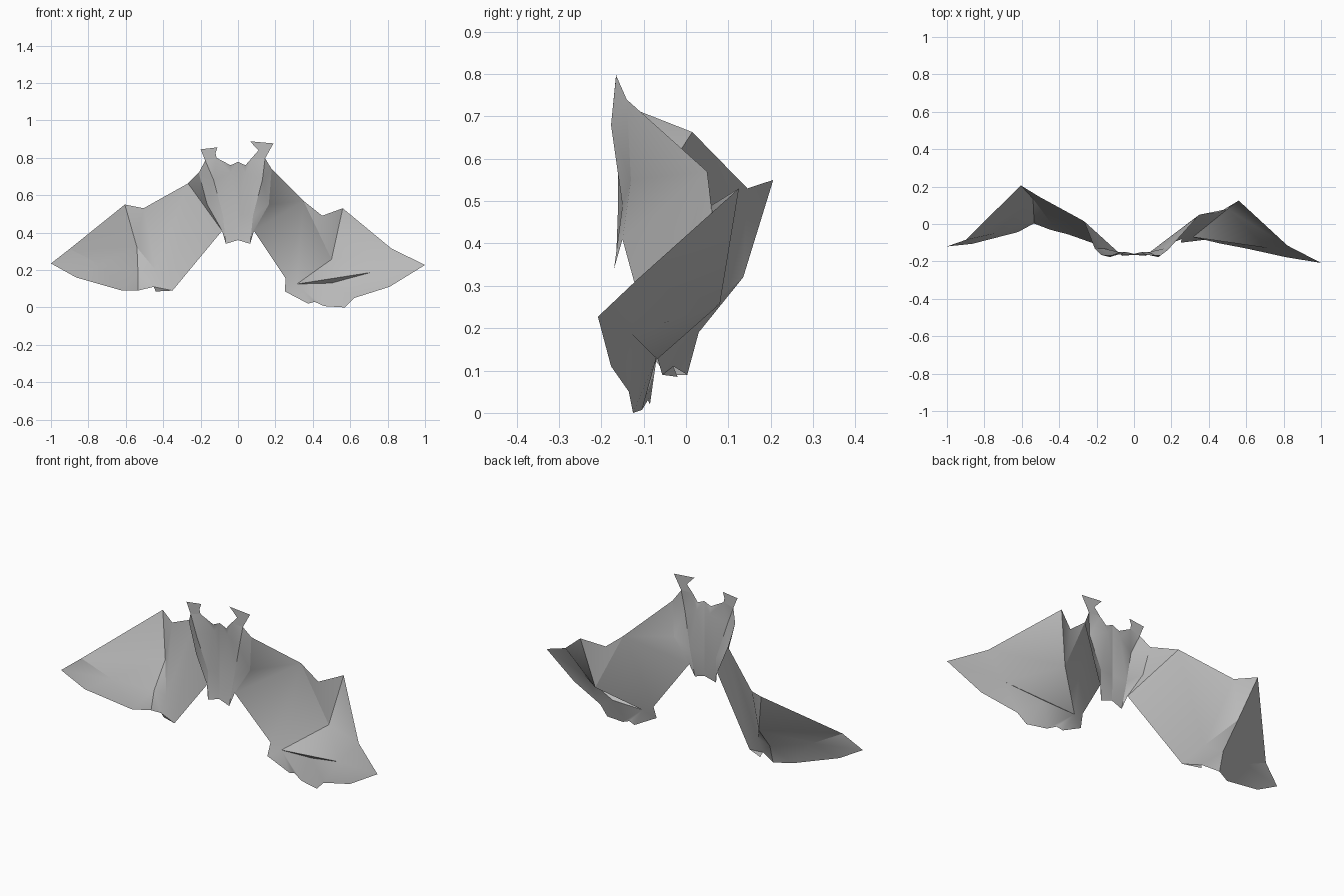
import bpy
import math

cube = bpy.data.objects.get("Cube")
if cube:
    bpy.data.objects.remove(cube, do_unlink=True)

grey = bpy.data.materials.new("plain grey")
grey.use_nodes = True
colour = (0.5, 0.5, 0.5, 1)
grey.diffuse_color = colour
grey.node_tree.nodes["Principled BSDF"].inputs["Base Color"].default_value = colour


def sheet(name, points, panels):
    """Thin folded sheet made from named corners and panels listing those names."""
    order = list(points)
    faces = [[order.index(corner) for corner in panel.split()] for panel in panels]
    mesh = bpy.data.meshes.new(name)
    mesh.from_pydata([points[key] for key in order], [], faces)
    mesh.materials.append(grey)
    mesh.update()
    obj = bpy.data.objects.new(name, mesh)
    bpy.context.collection.objects.link(obj)
    bpy.ops.object.select_all(action="DESELECT")
    obj.select_set(True)
    bpy.context.view_layer.objects.active = obj
    bpy.ops.object.shade_smooth_by_angle(angle=math.radians(30))
    return obj


# Panels shared by both wings: the outer fan, folded along its pocket
fan = [
    "peak notch fold", "peak fold brow", "fold ridge_end brow",
    "fold pocket ridge_end", "brow ridge_end tip", "ridge_end hem_outer tip",
    "shoulder side elbow", "side armpit elbow",
]

# Left wing
left = dict(
    shoulder=(.18, -.14, .74), side=(.165, -.13, .55), armpit=(.085, -.15, .41),
    elbow=(.35, .05, .57), notch=(.45, .06, .49), peak=(.56, .125, .53),
    brow=(.82, -.115, .315), tip=(1, -.208, .227),
    hem_outer=(.81, -.177, .11), hem_mid=(.62, -.135, .05),
    hem_low=(.57, -.125, 0), hem_inner=(.46, -.104, .007),
    nick=(.41, -.09, .03), nick_low=(.375, -.085, .02),
    heel=(.25, -.1, .086), heel_top=(.255, -.08, .155),
    fold=(.5, .08, .257), pocket=(.315, -.07, .125),
    ridge_end=(.71, -.128, .187), tuck=(.5, -.07, .13),
)
sheet("left_wing", left, fan + [
    "elbow armpit heel_top", "elbow heel_top pocket", "elbow pocket fold",
    "elbow fold notch", "heel_top heel pocket", "pocket heel nick_low",
    "pocket nick_low nick", "pocket nick hem_inner", "pocket hem_inner tuck",
    "pocket tuck ridge_end", "tuck hem_inner hem_low", "tuck hem_low hem_mid",
    "tuck hem_mid ridge_end", "ridge_end hem_mid hem_outer",
])

# Right wing
right = dict(
    shoulder=(-.21, -.13, .72), side=(-.165, -.13, .55), armpit=(-.085, -.15, .41),
    elbow=(-.267, .015, .663), notch=(-.505, .145, .53), peak=(-.605, .206, .55),
    brow=(-.9, -.085, .313), tip=(-1, -.12, .235),
    hem_outer=(-.865, -.106, .16), hem_mid=(-.62, -.043, .09),
    hem_low=(-.535, .003, .09), nick=(-.45, -.03, .11),
    nick_low=(-.44, -.02, .085), heel=(-.35, -.056, .09),
    fold=(-.54, .135, .32), pocket=(-.535, .03, .19),
    ridge_end=(-.74, -.05, .23), cuff=(-.44, 0, .2),
)
sheet("right_wing", right, fan + [
    "elbow armpit heel", "elbow heel cuff", "elbow cuff notch",
    "notch cuff fold", "fold cuff pocket", "cuff heel nick",
    "nick heel nick_low", "cuff nick pocket", "pocket nick hem_low",
    "pocket hem_low hem_mid", "pocket hem_mid ridge_end",
    "ridge_end hem_mid hem_outer",
])

# Pleated body, one half per side, sharing corners with the wings
half = [
    "crown temple pleat_top", "temple ear_in pleat_top", "ear_in chest pleat_top",
    "ear_in ear_out chest", "ear_out shoulder chest", "shoulder side chest",
    "chest side pleat_low", "chest pleat_low pleat_top", "side armpit pleat_low",
    "crown pleat_top waist", "pleat_top pleat_low waist",
    "pleat_low armpit tail", "pleat_low tail tail_mid", "waist pleat_low tail_mid",
]
for name, wing, s in (("left", left, 1), ("right", right, -1)):
    ear_base = ((.075, .8), (.145, .797)) if s > 0 else ((.115, .8), (.175, .785))
    corners = dict(
        crown=(0, -.16, .778), waist=(0, -.16, .5), tail_mid=(0, -.165, .36),
        temple=(s * .04, -.16, .76), chest=(s * .13, -.177, .68),
        pleat_top=(s * .04, -.15, .72), pleat_low=(s * .08, -.15, .49),
        tail=(s * .065, -.17, .34),
    )
    for key, (x, z) in zip(("ear_in", "ear_out"), ear_base):
        corners[key] = (s * x, -.165, z)
    for key in ("shoulder", "side", "armpit"):
        corners[key] = wing[key]
    sheet(name + "_body", corners, half)

    # Flat flared ear
    flare = ((.19, .877), (.064, .888), (.11, .84)) if s > 0 else ((.2, .845), (.11, .856), (.12, .825))
    ear = dict(base_in=corners["ear_in"], base_out=corners["ear_out"])
    for key, (x, z) in zip(("tip_out", "tip_in", "pinch"), flare):
        ear[key] = (s * x, -.165, z)
    sheet(name + "_ear", ear, ["base_in base_out pinch", "base_out tip_out pinch", "tip_out tip_in pinch"])
